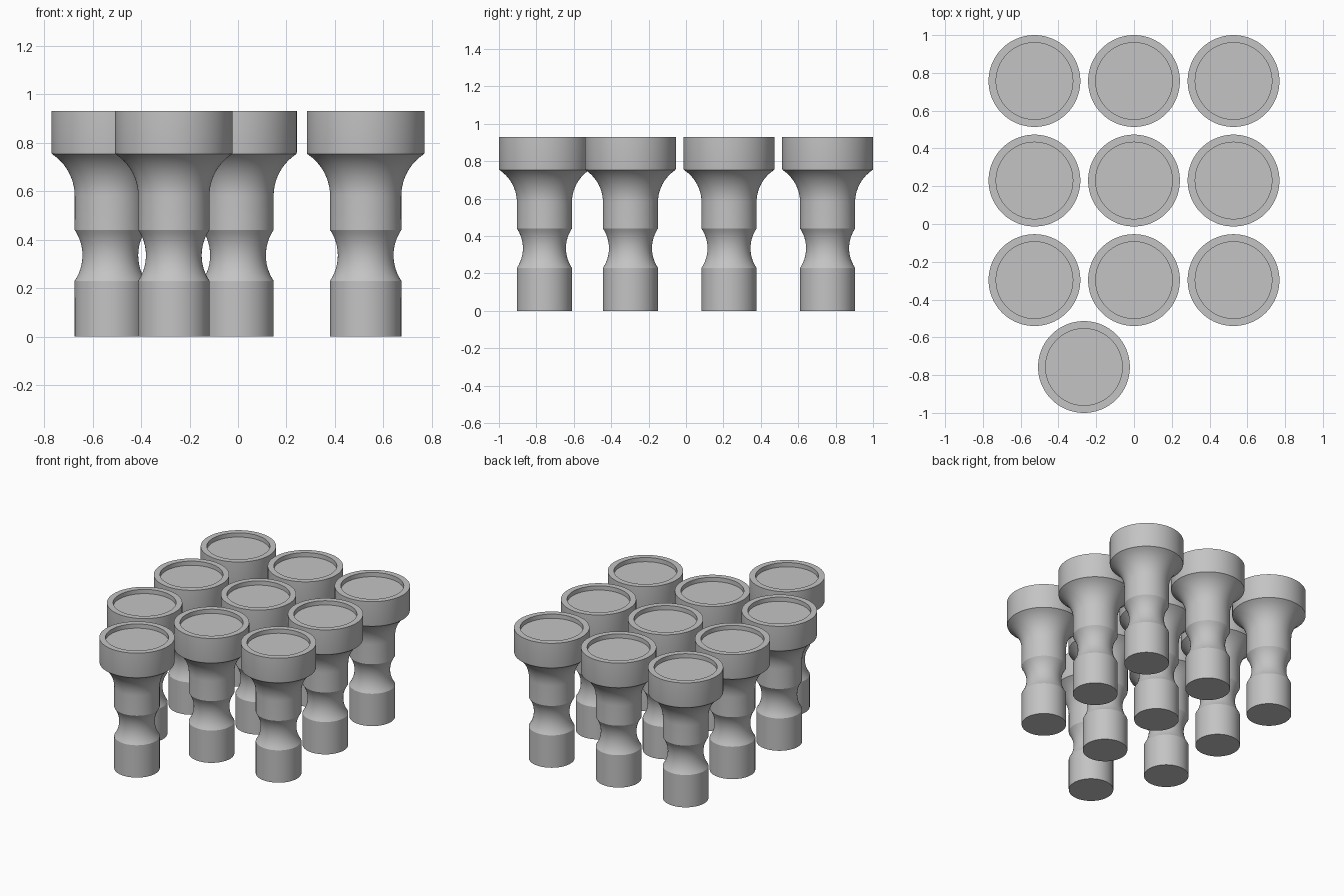
import bpy, bmesh, math

if "Cube" in bpy.data.objects:
    bpy.data.objects.remove(bpy.data.objects["Cube"])

# One plain grey for everything
grey = bpy.data.materials.new("plain grey")
grey.diffuse_color = (0.55, 0.55, 0.55, 1)
grey.use_nodes = True
grey.node_tree.nodes["Principled BSDF"].inputs["Base Color"].default_value = grey.diffuse_color

SIDES = 96
STEM, HEAD, RECESS = 0.147, 0.243, 0.203   # radii
TOP, FLOOR = 0.93, 0.90                    # rim height and recess floor height


def arc(cx, cz, radius, half_start, half_end, steps):
    """Concave arc centred outside the body, given by angles from the axis direction."""
    pts = []
    for i in range(steps + 1):
        a = half_start + (half_end - half_start) * i / steps
        pts.append((cx - radius * math.cos(a), cz + radius * math.sin(a)))
    return pts


# Half profile (radius, height): base, waist groove, stem, flare, head, recess
waist_r = 0.188
waist_a = math.asin(0.105 / waist_r)
flare_r = 0.207
flare_a = math.asin(0.17 / flare_r)
profile = [(0, 0), (STEM, 0)]
profile += arc(0.115 + waist_r, 0.335, waist_r, -waist_a, waist_a, 12)
profile += arc(STEM + flare_r, 0.58, flare_r, 0, flare_a, 10)
profile += [(0.2415, 0.754), (HEAD, 0.762), (HEAD, TOP),
            (RECESS, TOP), (RECESS, FLOOR), (0, FLOOR)]


def lathe(name):
    """Spin the half profile around z into a closed piece."""
    bm = bmesh.new()
    verts = [bm.verts.new((r, 0, z)) for r, z in profile]
    edges = [bm.edges.new(pair) for pair in zip(verts, verts[1:])]
    bmesh.ops.spin(bm, geom=verts + edges, cent=(0, 0, 0), axis=(0, 0, 1),
                   angle=math.tau, steps=SIDES, use_duplicate=False)
    bmesh.ops.remove_doubles(bm, verts=bm.verts, dist=1e-5)
    bmesh.ops.recalc_face_normals(bm, faces=bm.faces)
    mesh = bpy.data.meshes.new(name)
    bm.to_mesh(mesh)
    bm.free()
    mesh.materials.append(grey)
    return mesh


# Three by three grid plus one extra peg in front
spots = [(x * 0.527, 0.757 - row * 0.527) for row in range(3) for x in (-1, 0, 1)]
spots.append((-0.265, -0.757))

peg_mesh = lathe("peg")
for i, (x, y) in enumerate(spots):
    peg = bpy.data.objects.new(f"peg_{i + 1}", peg_mesh)
    peg.location = (x, y, 0)
    bpy.context.collection.objects.link(peg)

# Smooth the curved sides, keep rims sharp (all pegs share one mesh)
first = bpy.data.objects["peg_1"]
bpy.context.view_layer.objects.active = first
first.select_set(True)
bpy.ops.object.shade_smooth_by_angle(angle=math.radians(25))
